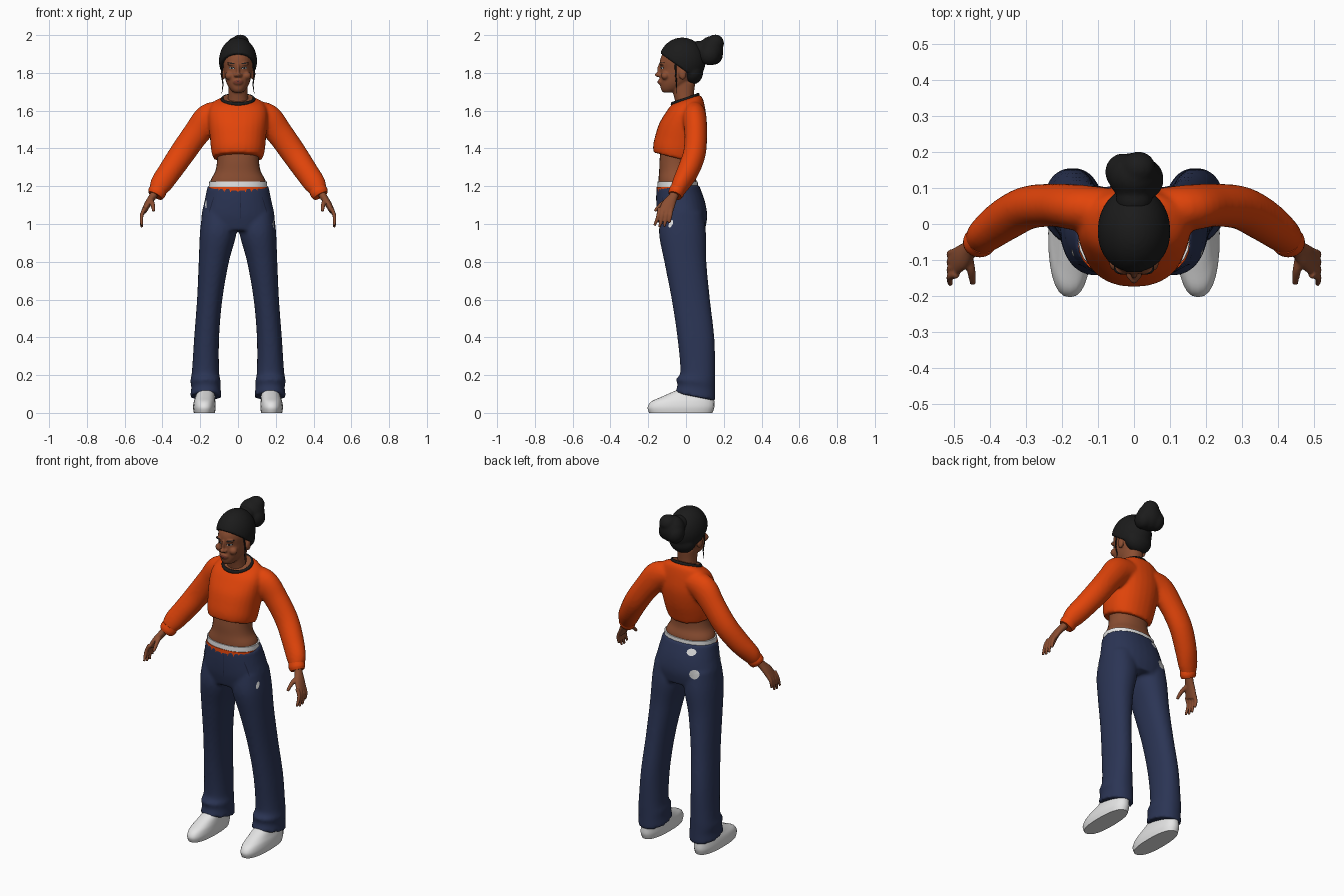
import bpy, bmesh, math
from mathutils import Vector, Matrix

if "Cube" in bpy.data.objects:
    bpy.data.objects.remove(bpy.data.objects["Cube"])


def material(name, r, g, b):
    m = bpy.data.materials.new(name)
    m.use_nodes = True
    m.diffuse_color = (r, g, b, 1)
    m.node_tree.nodes["Principled BSDF"].inputs["Base Color"].default_value = (r, g, b, 1)
    return m


skin = material("brown skin", 0.255, 0.075, 0.031)
lip = material("lip brown", 0.18, 0.04, 0.024)
black = material("hair black", 0.011, 0.011, 0.011)
orange = material("orange knit", 0.76, 0.058, 0.003)
navy = material("navy cloth", 0.024, 0.035, 0.09)
seam = material("dark navy seam", 0.014, 0.019, 0.05)
white = material("white", 0.78, 0.78, 0.78)
grey = material("light grey", 0.55, 0.55, 0.55)


def spline(rows, n=5):
    """Smooth interpolation through rows of equal length."""
    out = []
    for i in range(len(rows) - 1):
        a, b, c, d = (rows[min(max(i + k, 0), len(rows) - 1)] for k in (-1, 0, 1, 2))
        for s in range(n):
            t = s / n
            out.append([0.5 * (2*q + (r - p)*t + (2*p - 5*q + 4*r - w)*t*t
                               + (3*q - p - 3*r + w)*t**3) for p, q, r, w in zip(a, b, c, d)])
    return out + [list(rows[-1])]


def skin_rings(bm, rings):
    loops = [[bm.verts.new(p) for p in ring] for ring in rings]
    n = len(loops[0])
    for a, b in zip(loops, loops[1:]):
        for i in range(n):
            bm.faces.new((a[i], a[(i + 1) % n], b[(i + 1) % n], b[i]))
    bm.faces.new(loops[0][::-1])
    bm.faces.new(loops[-1])


def circle(power=2.0, n=28):
    for i in range(n):
        c, s = math.cos(math.tau * i / n), math.sin(math.tau * i / n)
        yield (math.copysign(abs(c) ** (2 / power), c), math.copysign(abs(s) ** (2 / power), s))


def stack(bm, rows, power=2.2):
    """Horizontal sections: (x, z, half width, front y, back y, tilt)."""
    rings = []
    for cx, z, rx, yf, yb, tilt in spline(rows):
        ry = (yb - yf) / 2
        rings.append([(cx + rx * c, (yf + yb) / 2 + ry * s, z + tilt * ry * s)
                      for c, s in circle(power)])
    skin_rings(bm, rings)


def tube(bm, rows):
    """Sections square to a path: (x, y, z, radius across, radius along y)."""
    rows = spline(rows)
    pts = [Vector(r[:3]) for r in rows]
    rings = []
    for i, (p, r) in enumerate(zip(pts, rows)):
        t = (pts[min(i + 1, len(pts) - 1)] - pts[max(i - 1, 0)]).normalized()
        u = Vector((0, 1, 0)).cross(t).normalized()
        v = t.cross(u)
        rings.append([p + u * c * r[3] + v * s * r[4] for c, s in circle(n=20)])
    skin_rings(bm, rings)


def ball(bm, centre, size):
    bmesh.ops.create_uvsphere(bm, u_segments=32, v_segments=20, radius=1,
                              matrix=Matrix.LocRotScale(Vector(centre), None, Vector(size)))


def finish(name, bm, mat, voxel=0, relax=4):
    bmesh.ops.recalc_face_normals(bm, faces=bm.faces)
    me = bpy.data.meshes.new(name)
    bm.to_mesh(me)
    bm.free()
    me.materials.append(mat)
    me.shade_smooth()
    me.set_sharp_from_angle(angle=math.radians(50))
    ob = bpy.data.objects.new(name, me)
    bpy.context.scene.collection.objects.link(ob)
    if voxel:
        m = ob.modifiers.new("merge", "REMESH")
        m.mode, m.voxel_size, m.use_smooth_shade = "VOXEL", voxel, True
        m = ob.modifiers.new("relax", "SMOOTH")
        m.factor, m.iterations = 0.5, relax
    return ob


def mirrored(bm, build):
    """Run a builder for the +x side and copy the result to -x."""
    build(bm)
    new = bmesh.ops.duplicate(bm, geom=bm.verts[:] + bm.faces[:])["geom"] if not bm.verts.layers.int.get(
        "done") else []
    bmesh.ops.scale(bm, vec=(-1, 1, 1), verts=[g for g in new if isinstance(g, bmesh.types.BMVert)])
    bmesh.ops.reverse_faces(bm, faces=[g for g in new if isinstance(g, bmesh.types.BMFace)])


def patch(name, target, mat, x, z, rx, rz, turn=0, side=-1, lift=0.002):
    """Thin oval plate laid on the front (-1) or back (1) of a part."""
    bm = bmesh.new()
    rot = Matrix.Rotation(turn, 2)
    loops = []
    for k in (0.05, 0.35, 0.7, 1):
        loops.append([(x + q.x, side * 0.4, z + q.y) for q in
                      (rot @ Vector((c * rx * k, s * rz * k)) for c, s in circle())])
    skin_rings(bm, loops)
    bm.faces.ensure_lookup_table()
    bm.faces.remove(bm.faces[-1])
    m = finish(name, bm, mat).modifiers.new("lay", "SHRINKWRAP")
    m.target, m.wrap_method, m.wrap_mode = target, "PROJECT", "ABOVE_SURFACE"
    m.use_project_y, m.offset = True, lift
    m.use_negative_direction, m.use_positive_direction = side > 0, side < 0


# Trousers: two flared legs and the hips merged
bm = bmesh.new()
mirrored(bm, lambda b: stack(b, [
    (.1, 1.06, .09, -.13, .09, 0), (.105, .95, .097, -.143, .106, 0),
    (.128, .8, .08, -.115, .108, 0), (.15, .6, .067, -.076, .127, 0),
    (.166, .4, .066, -.046, .15, 0), (.172, .22, .072, -.03, .155, 0),
    (.172, .17, .08, -.052, .155, -.1), (.17, .135, .077, -.045, .155, -.15),
    (.17, .085, .084, -.058, .156, -.2)]))
stack(bm, [(0, 1.2, .162, -.157, .068, .08), (0, 1.12, .178, -.158, .1, 0),
           (0, 1.04, .194, -.152, .112, 0), (0, .965, .185, -.135, .1, 0)])
trousers = finish("trousers", bm, navy, 0.01, 5)

# Trouser details
for s in (-1, 1):
    patch("pocket_seam", trousers, seam, s * .14, 1.1, .0025, .045, s * .3)
patch("fly_seam", trousers, seam, .012, 1.1, .0025, .07)
patch("waist_label", trousers, white, -.085, 1.168, .025, .019, 0, 1)
patch("seat_patch", trousers, grey, -.118, 1.05, .027, .026, 0, 1)
patch("right_pocket_tab", trousers, white, -.168, 1.105, .004, .022)
patch("left_hip_tab", trousers, white, .186, 1.0, .004, .02)

# Bare midriff, waistbands and the skin inside the neckline
bm = bmesh.new()
stack(bm, [(0, 1.42, .115, -.13, .05, 0), (0, 1.34, .111, -.14, .04, 0),
           (0, 1.28, .12, -.142, .04, 0), (0, 1.23, .145, -.146, .055, 0),
           (0, 1.17, .148, -.146, .055, 0)])
finish("midriff", bm, skin)
for name, mat, low, high, rx, yf, yb in (
        ("underwear_band", white, 1.17, 1.225, .156, -.153, .064),
        ("inner_trim", orange, 1.17, 1.197, .157, -.157, .05),
        ("neckline", skin, 1.64, 1.668, .08, -.068, .06)):
    bm = bmesh.new()
    tilt = .35 if name == "neckline" else 0
    stack(bm, [(0, low, rx, yf, yb, tilt), (0, high, rx - .002, yf + .002, yb - .002, tilt)])
    finish(name, bm, mat)

# Cropped sweater: sleeves and body merged
bm = bmesh.new()
mirrored(bm, lambda b: tube(b, [
    (.07, .04, 1.585, .065, .06), (.15, .045, 1.56, .08, .064), (.22, .052, 1.48, .071, .06),
    (.295, .045, 1.375, .068, .06), (.36, .01, 1.28, .063, .058),
    (.408, -.028, 1.21, .058, .048), (.428, -.05, 1.168, .042, .038)]))
stack(bm, [(0, 1.66, .085, -.072, .065, .35), (0, 1.642, .13, -.09, .087, .3),
           (0, 1.6, .155, -.108, .102, .1), (0, 1.53, .156, -.143, .11, 0),
           (0, 1.45, .148, -.166, .098, -.05), (0, 1.39, .142, -.174, .075, -.2),
           (0, 1.35, .132, -.173, .06, -.25)])
finish("sweater", bm, orange, 0.009, 5)

# Cuffs and collar
bm = bmesh.new()
mirrored(bm, lambda b: tube(b, [(.421, -.044, 1.185, .046, .041), (.43, -.052, 1.165, .048, .042),
                                (.438, -.058, 1.15, .041, .036)]))
finish("cuffs", bm, orange)
bm = bmesh.new()
rings = []
for a in (math.tau * i / 32 for i in range(33)):
    out = Vector((math.cos(a), math.sin(a), 0))
    p = Vector((out.x * .084, -.004 + out.y * .069, 1.659 + out.y * .024))
    rings.append([p + out * c * .008 + Vector((0, 0, s * .011)) for c, s in circle(n=10)])
skin_rings(bm, rings)
finish("collar", bm, black)


# Hands: palm, four fingers and a thumb merged
def hand(b):
    tube(b, [(.43, -.052, 1.18, .022, .025), (.452, -.068, 1.145, .02, .025),
             (.478, -.092, 1.105, .018, .036), (.499, -.108, 1.065, .014, .038)])
    for i, tip in enumerate((1.005, .985, .982, .992)):
        y = -.077 - .021 * i
        tube(b, [(.492, y, 1.085, .011, .011), (.51, y - .006, 1.045, .01, .011),
                 (.51, y - .012 - .005 * i, tip, .007, .007)])
    tube(b, [(.462, -.085, 1.125, .014, .014), (.452, -.128, 1.105, .012, .012),
             (.447, -.166, 1.068, .008, .008)])


bm = bmesh.new()
mirrored(bm, hand)
finish("hands", bm, skin, 0.0045, 3)

# Shoes
bm = bmesh.new()
mirrored(bm, lambda b: stack(b, [
    (.178, 0, .056, -.195, .14, 0), (.178, .03, .06, -.203, .15, 0),
    (.177, .06, .057, -.183, .15, 0), (.174, .085, .052, -.13, .147, 0),
    (.17, .12, .046, -.05, .142, 0)], 2.4))
finish("shoes", bm, white)


# Head: brows, nostrils, ears, then neck, skull, nose and mouth merged
def side_features(b):
    ball(b, (.012, -.142, 1.787), (.01, .012, .009))
    ball(b, (.03, -.127, 1.847), (.028, .013, .009))
    ball(b, (.045, -.11, 1.785), (.024, .022, .022))
    ball(b, (.08, -.018, 1.795), (.012, .02, .032))


bm = bmesh.new()
mirrored(bm, side_features)
stack(bm, [(0, 1.59, .065, -.05, .055, 0), (0, 1.66, .053, -.06, .04, 0),
           (0, 1.75, .052, -.085, .05, 0)])
stack(bm, [(0, 1.697, .025, -.123, -.06, 0), (0, 1.715, .043, -.133, -.02, 0),
           (0, 1.745, .06, -.137, .02, 0), (0, 1.785, .071, -.137, .055, 0),
           (0, 1.82, .076, -.136, .075, 0), (0, 1.86, .08, -.139, .085, 0),
           (0, 1.9, .076, -.124, .08, 0), (0, 1.94, .06, -.08, .05, 0)], 2.1)
ball(bm, (0, -.15, 1.79), (.013, .016, .012))
ball(bm, (0, -.14, 1.815), (.009, .012, .034))
ball(bm, (0, -.135, 1.752), (.026, .014, .017))
head = finish("head", bm, skin, 0.005, 4)

# Painted face
patch("lips", head, lip, 0, 1.752, .022, .009)
patch("mouth_line", head, black, 0, 1.752, .018, .001, lift=.003)
for s in (-1, 1):
    patch("eye_rim", head, black, s * .032, 1.826, .016, .0065, s * .1, lift=.0015)
    patch("eye_white", head, white, s * .032, 1.825, .012, .004, s * .1, lift=.0025)
    patch("iris", head, black, s * .031, 1.825, .0055, .005, lift=.0035)
    patch("eyebrow", head, black, s * .035, 1.85, .02, .003, s * .12)

# Swept-back hair, trimmed along the hairline, with a full nape
bm = bmesh.new()
ball(bm, (0, -.02, 1.862), (.101, .124, .125))
cut = bmesh.ops.bisect_plane(bm, geom=bm.verts[:] + bm.edges[:] + bm.faces[:],
                             plane_co=(0, -.13, 1.9), plane_no=(0, .72, 1), clear_inner=True)
bmesh.ops.contextual_create(bm, geom=[e for e in cut["geom_cut"]
                                      if isinstance(e, bmesh.types.BMEdge)])
ball(bm, (0, .035, 1.805), (.08, .056, .066))
finish("hair", bm, black, 0.007, 2)

# Bun with a coiled twist
bm = bmesh.new()
ball(bm, (0, .132, 1.917), (.072, .066, .077))
ball(bm, (.012, .155, 1.957), (.048, .046, .046))
ball(bm, (-.03, .144, 1.9), (.05, .052, .058))
ball(bm, (.035, .124, 1.895), (.047, .055, .055))
ball(bm, (0, .07, 1.925), (.05, .05, .045))
finish("hair_bun", bm, black, 0.008, 3)

# Loose strands beside the face
bm = bmesh.new()
mirrored(bm, lambda b: tube(b, [(.078, -.056, 1.85, .004, .005), (.086, -.054, 1.79, .003, .004),
                                (.08, -.05, 1.74, .003, .003), (.086, -.048, 1.69, .001, .001)]))
finish("hair_strands", bm, black)
